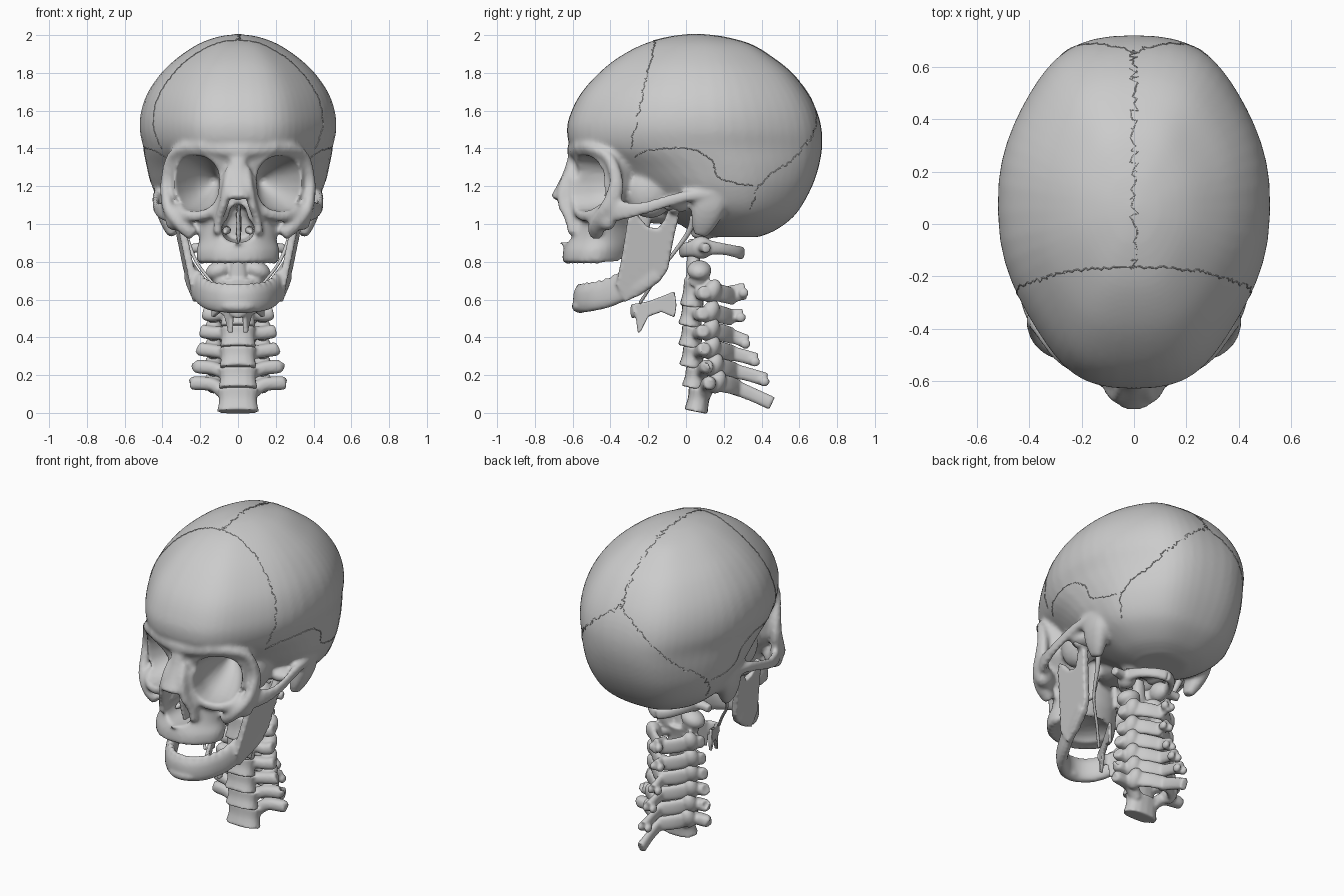
import bpy, bmesh, math, random
from mathutils import Vector, Matrix, Euler
from mathutils.bvhtree import BVHTree
random.seed(4)
SIDES = (1, -1)

# ---------- helpers ----------
def spline(pts, per=6):
    P = [pts[0]] + list(pts) + [pts[-1]]
    out = []
    for i in range(1, len(P) - 2):
        for k in range(per):
            t = k / per
            out.append(tuple(.5 * (2*b + (c-a)*t + (2*a-5*b+4*c-d)*t*t + (3*b-a-3*c+d)*t**3)
                             for a, b, c, d in zip(*P[i-1:i+3])))
    return out + [tuple(pts[-1])]

def power(v, e):
    return math.copysign(abs(v) ** e, v)

def loft(bm, rings):
    vs = [[bm.verts.new(p) for p in r] for r in rings]
    n = len(vs[0])
    for a, b in zip(vs, vs[1:]):
        for i in range(n):
            bm.faces.new((a[i], a[(i+1) % n], b[(i+1) % n], b[i]))
    bm.faces.new(vs[0][::-1])
    bm.faces.new(vs[-1])

def levels(bm, table, n, pinch, skew=0, count=56):
    # horizontal sections: z, front y, back y, half width
    rings = []
    for z, f, b, w in spline(table, 5):
        r = []
        for i in range(count):
            t = 2 * math.pi * i / count
            wide = w * (1 - pinch * math.sin(2*t)**2 - skew * math.cos(t))
            r.append((wide * power(math.sin(t), 2/n), (f+b)/2 - (b-f)/2 * power(math.cos(t), 2/n), z))
        rings.append(r)
    loft(bm, rings)

def tube(bm, pts, up=(0, 0, 1), count=16):
    # points: x, y, z, half width, half height
    P = spline(pts, 5)
    rings = []
    for i, p in enumerate(P):
        t = (Vector(P[min(i+1, len(P)-1)][:3]) - Vector(P[max(i-1, 0)][:3])).normalized()
        s = t.cross(Vector(up)).normalized()
        q = s.cross(t)
        rings.append([Vector(p[:3]) + s * p[3] * power(math.cos(a), .85) + q * p[4] * power(math.sin(a), .85)
                      for a in (2 * math.pi * k / count for k in range(count))])
    loft(bm, rings)

def both(bm, pts, up=(0, 0, 1)):
    for s in SIDES:
        tube(bm, [(s * p[0],) + tuple(p[1:]) for p in pts], up)

def blob(bm, loc, size, rot=(0, 0, 0)):
    bmesh.ops.create_uvsphere(bm, u_segments=20, v_segments=12, radius=1,
                              matrix=Matrix.LocRotScale(Vector(loc), Euler(rot), Vector(size)))

def blobs(bm, loc, size, rot=(0, 0, 0)):
    for s in SIDES:
        blob(bm, (s * loc[0], loc[1], loc[2]), size, (rot[0], s * rot[1], s * rot[2]))

def plate(bm, poly, xfun, th):
    for s in SIDES:
        loft(bm, [[(s * (xfun(y, z) + o), y, z) for y, z in poly] for o in (-th, th)])

def finish(bm, name, voxel, smooth=4, cutter=None):
    # fuse overlapping pieces into one bone, optionally carve it
    bmesh.ops.recalc_face_normals(bm, faces=bm.faces)
    me = bpy.data.meshes.new(name)
    bm.to_mesh(me)
    bm.free()
    ob = bpy.data.objects.new(name, me)
    bpy.context.collection.objects.link(ob)
    def remesh():
        m = ob.modifiers.new("fuse", 'REMESH')
        m.mode = 'VOXEL'
        m.voxel_size = voxel
    remesh()
    if cutter:
        m = ob.modifiers.new("carve", 'BOOLEAN')
        m.operation, m.solver, m.object = 'DIFFERENCE', 'EXACT', cutter
        remesh()
    m = ob.modifiers.new("soften", 'SMOOTH')
    m.factor, m.iterations = .5, smooth
    bpy.context.view_layer.update()
    baked = bpy.data.meshes.new_from_object(ob.evaluated_get(bpy.context.evaluated_depsgraph_get()))
    ob.modifiers.clear()
    ob.data = baked
    baked.name = name
    baked.shade_smooth()
    return ob

# ---------- hollows: orbits, nose, palate, ear ----------
bm = bmesh.new()
both(bm, [(.24, -.80, 1.21, .13, .14), (.232, -.56, 1.215, .135, .15), (.205, -.45, 1.215, .122, .135),
          (.165, -.32, 1.22, .075, .085), (.12, -.22, 1.23, .02, .02)])
tube(bm, [(0, -.85, .97, .088, .068), (0, -.6, .97, .088, .068), (0, -.36, .98, .07, .065)])
tube(bm, [(0, -.85, 1.035, .05, .075), (0, -.6, 1.035, .05, .075), (0, -.38, 1.03, .05, .06)])
blob(bm, (0, -.43, .78), (.155, .155, .075))
blobs(bm, (.45, .03, 1.09), (.05, .025, .025))
holes = finish(bm, "hollow_cutter", .012, 2)
holes.hide_render = True

# ---------- skull ----------
bm = bmesh.new()
levels(bm, [(.93, .10, .38, .15), (.965, .02, .47, .25), (1.03, -.08, .56, .345), (1.1, -.2, .615, .41),
            (1.2, -.32, .668, .455), (1.3, -.45, .702, .48), (1.4, -.6, .72, .50), (1.5, -.63, .718, .52),
            (1.6, -.605, .692, .512), (1.7, -.55, .64, .475), (1.8, -.46, .56, .405), (1.88, -.36, .46, .32),
            (1.95, -.23, .345, .215), (1.99, -.09, .2, .11), (2.004, .02, .08, .02)], 2.4, .1, .06)
# midface and upper jaw
levels(bm, [(.80, -.655, -.32, .215), (.86, -.65, -.30, .22), (.92, -.625, -.28, .205), (1.0, -.59, -.28, .22),
            (1.08, -.57, -.28, .28), (1.16, -.56, -.22, .345), (1.25, -.565, -.2, .355), (1.33, -.59, -.18, .355),
            (1.4, -.615, -.17, .345), (1.47, -.61, -.17, .325), (1.56, -.59, -.18, .30)], 2.15, .08)
# sphenoid wings and body behind the orbits
blobs(bm, (.25, -.19, 1.17), (.09, .13, .14))
blob(bm, (0, -.2, 1.16), (.16, .13, .12))
# brow, outer orbit rim and cheek
tube(bm, [(-.2, -.56, 1.41, .03, .035), (0, -.6, 1.39, .03, .04), (.2, -.56, 1.41, .03, .035)])
both(bm, [(.18, -.56, 1.41, .03, .035), (.28, -.5, 1.4, .03, .03), (.35, -.41, 1.35, .03, .03),
          (.38, -.37, 1.24, .028, .035), (.38, -.38, 1.15, .03, .045), (.36, -.41, 1.07, .035, .055),
          (.30, -.465, 1.0, .04, .05), (.235, -.48, .94, .035, .035)], (0, 1, 0))
both(bm, [(.36, -.41, 1.07, .03, .03), (.27, -.50, 1.045, .03, .03), (.18, -.55, 1.05, .03, .03),
          (.11, -.575, 1.10, .025, .03), (.07, -.59, 1.25, .025, .025)], (0, 1, 0))
blobs(bm, (.31, -.435, 1.035), (.09, .055, .065), (0, .5, .6))
# nose bridge, aperture margin
tube(bm, [(0, -.59, 1.35, .05, .035), (0, -.615, 1.27, .042, .035), (0, -.65, 1.2, .048, .032),
          (0, -.70, 1.135, .055, .02)], (0, 1, 0))
both(bm, [(.04, -.595, 1.29, .03, .035), (.058, -.63, 1.19, .028, .05), (.075, -.63, 1.11, .025, .05),
          (.1, -.605, 1.03, .022, .04), (.11, -.59, .95, .025, .035)], (0, 1, 0))
tube(bm, [(0, -.58, .885, .03, .02), (0, -.685, .91, .01, .012)])
# cheek arch
both(bm, [(.355, -.40, 1.07, .03, .06), (.40, -.33, 1.07, .022, .05), (.43, -.22, 1.085, .018, .035),
          (.435, -.1, 1.12, .018, .032), (.425, 0, 1.145, .028, .03), (.415, .14, 1.16, .03, .025)])
# mastoid, condyles, pterygoid plates
both(bm, [(.40, .13, 1.2, .04, .09), (.39, .12, 1.1, .05, .09), (.365, .095, 1.01, .045, .07),
          (.345, .075, .94, .025, .035)], (0, 1, 0))
blobs(bm, (.09, .09, .95), (.04, .07, .035))
blobs(bm, (.34, -.05, 1.1), (.08, .07, .04))
both(bm, [(.12, -.22, 1.12, .03, .06), (.115, -.24, .98, .022, .05), (.13, -.25, .87, .015, .035)], (0, 1, 0))
blob(bm, (0, -.12, 1.06), (.12, .18, .06))
# tooth ridges of the upper jaw
for i in range(14):
    a = math.radians(-88 + 176 * i / 13)
    blob(bm, (.195 * math.sin(a), -.46 - .17 * math.cos(a), .82), (.024, .024, .034))
skull = finish(bm, "skull", .012, 4, holes)
bpy.data.objects.remove(holes)

# ---------- nasal septum and turbinates ----------
bm = bmesh.new()
tube(bm, [(0, -.57, .98, .011, .09), (.006, -.48, 1.0, .012, .11), (0, -.36, 1.0, .012, .1)])
both(bm, [(.07, -.53, .955, .01, .012), (.06, -.47, .965, .022, .02), (.06, -.36, .97, .02, .02)])
finish(bm, "nasal_septum", .008, 2)

# ---------- sutures ----------
bvh = BVHTree.FromObject(skull, bpy.context.evaluated_depsgraph_get())
def suture(name, pts, amp):
    P = [bvh.find_nearest(Vector(p) + Vector([random.uniform(-amp, amp) for _ in range(3)]))[0]
         for p in spline(pts, 18)]
    cu = bpy.data.curves.new(name, 'CURVE')
    cu.dimensions, cu.bevel_depth, cu.bevel_resolution = '3D', .003, 0
    sp = cu.splines.new('POLY')
    sp.points.add(len(P) - 1)
    for q, p in zip(sp.points, P):
        q.co = (*p, 1)
    ob = bpy.data.objects.new(name, cu)
    bpy.context.collection.objects.link(ob)
    bpy.context.view_layer.update()
    me = bpy.data.meshes.new_from_object(ob.evaluated_get(bpy.context.evaluated_depsgraph_get()))
    bpy.data.objects.remove(ob)
    bpy.context.collection.objects.link(bpy.data.objects.new(name, me))

suture("sagittal_suture", [(0, -.16, 1.97), (0, .05, 2), (0, .3, 1.95), (0, .52, 1.81), (0, .655, 1.67)], .016)
for s in SIDES:
    for name, amp, pts in (
            ("coronal_suture", .007, [(0, -.16, 1.97), (.2, -.17, 1.9), (.33, -.2, 1.78), (.43, -.24, 1.6), (.40, -.29, 1.4)]),
            ("lambdoid_suture", .011, [(0, .655, 1.67), (.2, .68, 1.52), (.33, .58, 1.36), (.42, .4, 1.22), (.39, .34, 1.08)]),
            ("squamous_suture", .004, [(.41, -.29, 1.33), (.46, -.2, 1.385), (.5, 0, 1.4), (.5, .13, 1.34), (.48, .18, 1.24), (.44, .36, 1.2)])):
        suture(name, [(s * x, y, z) for x, y, z in pts], amp)

# ---------- mandible ----------
bm = bmesh.new()
half = [(0, -.562, .60, .036, .072), (.07, -.545, .602, .036, .072), (.13, -.495, .61, .034, .072),
        (.175, -.42, .628, .033, .072), (.21, -.34, .665, .032, .075), (.24, -.25, .71, .026, .078),
        (.264, -.17, .76, .02, .07)]
jaw = [(-p[0],) + p[1:] for p in half[:0:-1]] + half
tube(bm, jaw)
blob(bm, (0, -.565, .565), (.09, .04, .035))
plate(bm, [(-.37, .68), (-.345, .80), (-.325, .92), (-.31, 1.02), (-.285, 1.065), (-.25, 1.04), (-.205, .985),
           (-.15, .975), (-.115, 1.02), (-.09, 1.085), (-.045, 1.085), (-.04, 1.03), (-.06, .95), (-.08, .85),
           (-.095, .76), (-.14, .695), (-.24, .625), (-.32, .59)],
      lambda y, z: .232 + (z - .6) * .19 + (y + .2) * .08, .02)
blobs(bm, (.345, -.06, 1.08), (.06, .033, .03))
for x, y, z, a, b in spline(jaw[2:-2], 2):
    blob(bm, (x, y, z + b - .003), (.019, .019, .018))
finish(bm, "mandible", .01, 4)

# ---------- hyoid and styloids ----------
bm = bmesh.new()
plate(bm, [(-.29, .575), (-.2, .59), (-.12, .62), (-.06, .645), (-.05, .57), (-.06, .505), (-.13, .535),
           (-.2, .51), (-.24, .43), (-.255, .42), (-.265, .5)], lambda y, z: .02 + (y + .29) * .48, .012)
tube(bm, [(-.04, -.265, .55, .015, .03), (0, -.28, .54, .015, .04), (.04, -.265, .55, .015, .03)])
finish(bm, "hyoid", .007, 2)
bm = bmesh.new()
both(bm, [(.31, .04, 1.04, .02, .02), (.28, .01, .95, .014, .014), (.22, -.1, .80, .009, .009),
          (.13, -.18, .68, .009, .009), (.06, -.245, .58, .009, .009)], (0, 1, 0))
finish(bm, "styloid_process", .006, 1)

# ---------- cervical vertebrae ----------
bm = bmesh.new()
both(bm, [(0, -.02, .86, .02, .04), (.09, .01, .865, .025, .04), (.135, .08, .875, .035, .045),
          (.12, .18, .87, .022, .032), (.06, .26, .855, .022, .032), (0, .295, .845, .022, .036)])
blobs(bm, (.12, .08, .875), (.05, .065, .06))
both(bm, [(.12, .09, .875, .04, .03), (.2, .1, .875, .028, .026), (.245, .11, .87, .022, .026)])
finish(bm, "vertebra_1", .009, 3)

# body z, body y, half height, half width, transverse reach, transverse z, spine tip y and z
table = [(.63, .04, .07, .10, .185, .64, .315, .645), (.51, .03, .053, .095, .185, .53, .30, .515),
         (.40, .03, .053, .097, .198, .435, .325, .375), (.292, .035, .052, .1, .21, .34, .375, .28),
         (.182, .05, .052, .105, .225, .248, .425, .175), (.066, .065, .06, .112, .245, .16, .455, .05)]
for i, (zb, yb, h, w, tw, tz, sy, sz) in enumerate(table):
    bm = bmesh.new()
    tube(bm, [(0, yb - .012, zb - h, w, .064), (0, yb, zb, w * .9, .057), (0, yb + .012, zb + h, w, .064)], (0, 1, 0))
    both(bm, [(.06, yb + .03, zb + .025, .035, .035), (.13, yb + .05, tz - .012, .04, .036),
              (tw - .01, yb + .06, tz - .002, .034, .036), (tw, yb + .062, tz, .022, .025)])
    blobs(bm, (.13, yb + .1, tz + .005), (.047, .046, .066), (-.4, 0, 0))
    both(bm, [(.125, yb + .11, tz, .024, .048), (.075, yb + .165, tz - .012, .02, .048),
              (0, yb + .21, tz - .025, .022, .045)])
    k = 1.25 if i == 0 else 1
    tube(bm, [(0, yb + .18, tz - .02, .026, .042 * k), (0, (yb + .18 + sy) / 2, (tz - .02 + sz) / 2 + .003, .02, .037 * k),
              (0, sy, sz, .026, .037 * k)])
    if i < 5:
        blobs(bm, (.024, sy - .01, sz - .01), (.02, .028, .026))
    if i == 0:
        # peg and upper facets of the second vertebra
        tube(bm, [(0, .045, .66, .06, .045), (0, .04, .78, .045, .038), (0, .04, .92, .032, .03)], (0, 1, 0))
        blobs(bm, (.10, .07, .755), (.075, .065, .05), (0, .35, 0))
        both(bm, [(.07, .06, .68, .05, .05), (.1, .08, .74, .05, .05)], (0, 1, 0))
    finish(bm, f"vertebra_{i + 2}", .009, 3)
